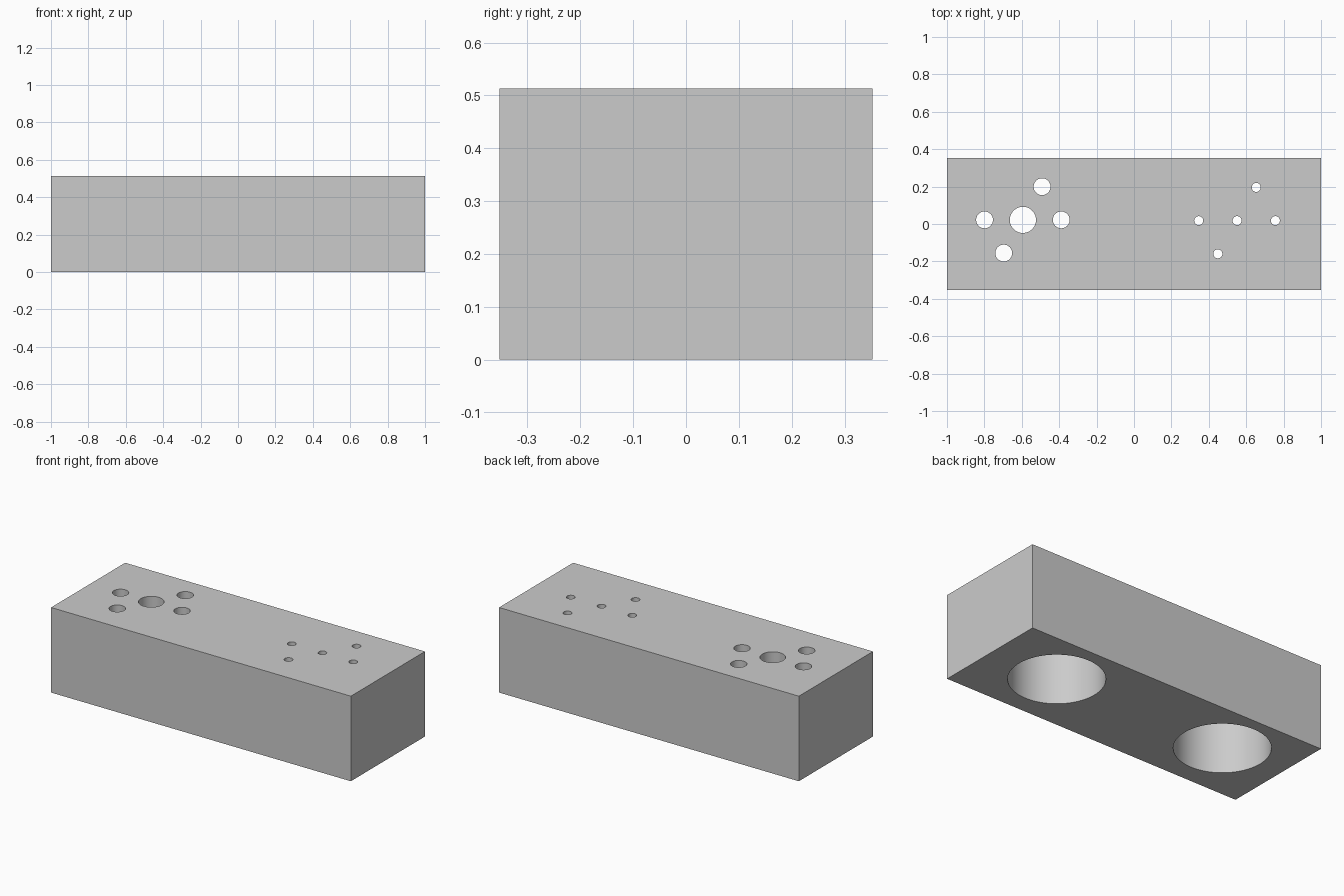
import bpy
import math

LENGTH, WIDTH, HEIGHT = 2.0, 0.706, 0.513
ROOF = 0.13            # thickness left above each bore
BORE_R = 0.261
RING_R = 0.205         # radius of the ring of outer holes

if "Cube" in bpy.data.objects:
    bpy.data.objects.remove(bpy.data.objects["Cube"], do_unlink=True)

grey = bpy.data.materials.new("plain_grey")
grey.use_nodes = True
colour = (0.6, 0.6, 0.6, 1.0)
grey.diffuse_color = colour
grey.node_tree.nodes["Principled BSDF"].inputs["Base Color"].default_value = colour


def select_only(obj):
    bpy.ops.object.select_all(action="DESELECT")
    obj.select_set(True)
    bpy.context.view_layer.objects.active = obj


def drill(target, x, y, radius, bottom, top, sides):
    """Cut one vertical round hole and remove the cutter."""
    bpy.ops.mesh.primitive_cylinder_add(
        vertices=sides, radius=radius, depth=top - bottom,
        location=(x, y, (top + bottom) / 2))
    cutter = bpy.context.object
    cutter.name = "hole_cutter"
    cutter.hide_render = True
    cutter.data.materials.append(grey)
    select_only(target)
    cut = target.modifiers.new("hole", "BOOLEAN")
    cut.operation = "DIFFERENCE"
    cut.solver = "EXACT"
    cut.object = cutter
    bpy.ops.object.modifier_apply(modifier=cut.name)
    bpy.data.objects.remove(cutter, do_unlink=True)


# Solid block
bpy.ops.mesh.primitive_cube_add(size=1, location=(0, 0, HEIGHT / 2))
block = bpy.context.object
block.name = "drilled_block"
block.scale = (LENGTH, WIDTH, HEIGHT)
bpy.ops.object.transform_apply(location=True, rotation=False, scale=True)
block.data.materials.append(grey)

# Two blind bores from below, each with a centre hole and four outer holes
for x, y, centre_r, outer_r in ((-0.594, 0.022, 0.07, 0.045),
                                (0.551, 0.018, 0.024, 0.024)):
    drill(block, x, y, BORE_R, -0.1, HEIGHT - ROOF, 96)
    drill(block, x, y, centre_r, HEIGHT - ROOF - 0.1, HEIGHT + 0.1, 48)
    for degrees in (0, 60, 180, 240):
        a = math.radians(degrees)
        drill(block, x + RING_R * math.cos(a), y + RING_R * math.sin(a),
              outer_r, HEIGHT - ROOF - 0.1, HEIGHT + 0.1, 48)

select_only(block)
bpy.ops.object.shade_smooth_by_angle(angle=math.radians(30))
